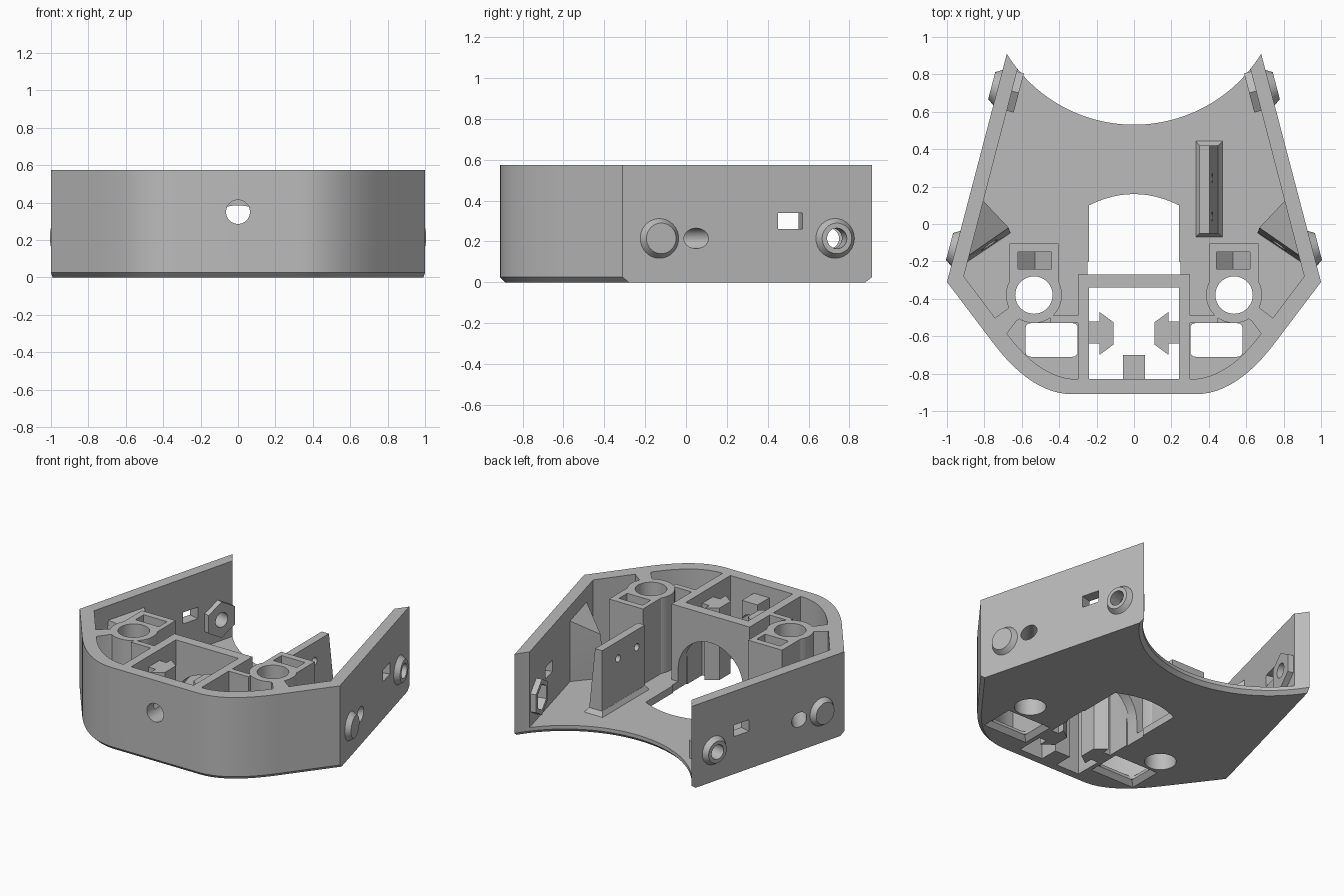
import bpy, bmesh, math
from mathutils import Vector

cube = bpy.data.objects.get("Cube")
if cube:
    bpy.data.objects.remove(cube, do_unlink=True)

grey = bpy.data.materials.new("light_grey")
grey.use_nodes = True
grey.diffuse_color = (0.5, 0.5, 0.5, 1)
grey.node_tree.nodes["Principled BSDF"].inputs["Base Color"].default_value = grey.diffuse_color

TOP, FLOOR = 0.575, 0.05
SIDES = (1, -1)


def finish(name, bm):
    bmesh.ops.recalc_face_normals(bm, faces=bm.faces)
    mesh = bpy.data.meshes.new(name)
    bm.to_mesh(mesh)
    bm.free()
    mesh.materials.append(grey)
    ob = bpy.data.objects.new(name, mesh)
    bpy.context.collection.objects.link(ob)
    return ob


def prism(name, pts, lo, hi, axis="z", chamfer=0):
    """Extrude a flat profile along z (points are x, y) or y (points are x, z)."""
    place = (lambda a, b, h: (a, b, h)) if axis == "z" else (lambda a, b, h: (a, h, b))
    bm = bmesh.new()
    base = [bm.verts.new(place(a, b, lo)) for a, b in pts]
    roof = [bm.verts.new(place(a, b, hi)) for a, b in pts]
    bm.faces.new(base)
    bm.faces.new(roof)
    for i in range(len(pts)):
        j = (i + 1) % len(pts)
        bm.faces.new((base[i], base[j], roof[j], roof[i]))
    if chamfer:
        # only the front and rear bottom edges, not the long straight sides
        bmesh.ops.recalc_face_normals(bm, faces=bm.faces)
        rim = [e for e in bm.edges if all(v in base for v in e.verts) and e.calc_length() < 1]
        bmesh.ops.bevel(bm, geom=rim, offset=chamfer, segments=1, affect="EDGES")
    return finish(name, bm)


def hull(name, points):
    bm = bmesh.new()
    for p in points:
        bm.verts.new(p)
    bmesh.ops.convex_hull(bm, input=bm.verts)
    return finish(name, bm)


def tube(name, start, end, r, r_end=None, sides=40):
    """Cylinder or cone between two points."""
    start, end = Vector(start), Vector(end)
    bm = bmesh.new()
    bmesh.ops.create_cone(bm, cap_ends=True, segments=sides, radius1=r,
                          radius2=r if r_end is None else r_end, depth=(end - start).length)
    turn = (end - start).to_track_quat("Z", "Y")
    for v in bm.verts:
        v.co = turn @ v.co + (start + end) / 2
    return finish(name, bm)


def rect(x0, x1, y0, y1):
    return [(x0, y0), (x1, y0), (x1, y1), (x0, y1)]


def curve(a, c, b, n=12):
    """Quadratic curve from a to b, pulled towards c."""
    a, b, c = Vector(a), Vector(b), Vector(c)
    return [tuple(a * (1 - t) ** 2 + c * 2 * t * (1 - t) + b * t * t)
            for t in (i / n for i in range(n + 1))]


def rounded(x0, x1, y0, y1, r):
    pts = []
    for x, y, sx, sy in ((x0, y0, 1, 1), (x1, y0, -1, 1), (x1, y1, -1, -1), (x0, y1, 1, -1)):
        a, b = (x, y + sy * r), (x + sx * r, y)
        pts += curve(a, (x, y), b, 4) if sx == sy else curve(b, (x, y), a, 4)
    return pts


def flip(pts, s):
    return [(s * p[0], *p[1:]) for p in pts]


def symmetric(half):
    return half + flip(half, -1)[::-1]


def combine(target, tool, how):
    mod = target.modifiers.new(how, "BOOLEAN")
    mod.operation, mod.solver, mod.object = how, "EXACT", tool
    bpy.context.view_layer.objects.active = target
    bpy.ops.object.modifier_apply(modifier=mod.name)
    bpy.data.objects.remove(tool, do_unlink=True)


def add(tool):
    combine(body, tool, "UNION")


def cut(tool):
    combine(body, tool, "DIFFERENCE")


# Outer shell with a concave rear edge
outline = symmetric([(0.68, 0.91), (1, -0.31)] + curve((0.75, -0.64), (0.545, -0.91), (0.33, -0.91)))
centre, tip = 1.33, math.atan2(-0.42, 0.68)
radius = math.hypot(0.68, 0.42)
for i in range(1, 40):
    a = -math.pi - tip + (math.pi + 2 * tip) * i / 40
    outline.append((radius * math.cos(a), centre + radius * math.sin(a)))
body = prism("housing", outline, 0, TOP, chamfer=0.025)

# Cavity
cut(prism("cavity", symmetric([(0.578, 1), (0.91, -0.28)] +
    curve((0.68, -0.585), (0.5, -0.83), (0.3, -0.83))), FLOOR, 1))

# Scoops in the side walls
cut(tube("scoop", (-2, 0.505, 0.739), (2, 0.505, 0.739), 0.329, sides=64))

# Central box
add(prism("box", rect(-0.3, 0.3, -0.87, -0.27), 0.02, TOP))
cut(prism("box_opening", rect(-0.24, 0.24, -0.83, -0.34), -1, 1))
cut(prism("floor_opening", rect(-0.24, 0.24, -0.4, 0) [:2] +
    curve((0.24, 0.1), (0, 0.22), (-0.24, 0.1)), -1, 0.1))
arch = [(0.25 * math.cos(math.pi * i / 24), 0.135 + 0.25 * math.sin(math.pi * i / 24))
        for i in range(25)]
cut(prism("arch", arch + [(-0.24, -1), (0.24, -1)], -0.36, -0.2, axis="y"))
add(prism("front_block", rect(-0.06, 0.06, -0.86, -0.7), 0, 0.5))

out = Vector((0.967, 0.254, 0))
for s in SIDES:
    # Round boss with a square back, and the ribs that tie it in
    add(tube("boss", (s * 0.535, -0.38, 0.02), (s * 0.535, -0.38, TOP), 0.15))
    add(prism("boss_back", flip(rect(0.405, 0.665, -0.38, -0.105), s), 0.02, TOP))
    add(prism("inner_rib", flip(rect(0.28, 0.45, -0.53, -0.49), s), 0.02, TOP))
    add(prism("outer_rib", flip([(0.6, -0.5), (0.66, -0.44), (0.74, -0.5), (0.76, -0.6),
                                 (0.69, -0.6), (0.63, -0.52)], s), 0.02, TOP))
    cut(tube("boss_hole", (s * 0.535, -0.38, -1), (s * 0.535, -0.38, 1), 0.1))
    cut(prism("boss_pocket", flip([(0.44, 1), (0.62, 1), (0.62, 0.4), (0.53, 0.31), (0.44, 0.4)], s),
              -0.24, -0.15, axis="y"))

    # T-shaped rails in the box
    add(prism("rail", flip([(0.27, -0.52), (0.185, -0.52), (0.185, -0.47), (0.11, -0.525),
                            (0.11, -0.645), (0.185, -0.7), (0.185, -0.64), (0.27, -0.64)], s), 0, 0.5))

    # Floor windows, chamfered below
    cut(prism("window", flip(rounded(0.301, 0.58, -0.71, -0.53, 0.03), s), -1, 0.1))
    cut(hull("window_chamfer", [(s * x, y, -0.01) for x, y in rect(0.26, 0.62, -0.75, -0.49)] +
             [(s * x, y, 0.03) for x, y in rect(0.301, 0.58, -0.71, -0.53)]))

    # Slanted gusset with an angled hole
    low = [(x, y, 0.02) for x, y in ((0.84, 0.16), (0.66, -0.05), (0.93, -0.23))]
    high = [(0.84, 0.16, 0.5), (0.67, -0.02, 0.36), (0.93, -0.2, 0.5)]
    add(hull("gusset", flip(low + high, s)))

    def on_wall(y, z, depth):
        p = Vector((0.68 + (0.91 - y) * 0.262, y, z)) - out * depth
        return (s * p.x, p.y, p.z)

    z = 0.215
    # Outside bumps and the hexagonal nut seat
    add(tube("front_bump", on_wall(-0.13, z, 0.02), on_wall(-0.13, z, -0.035), 0.11, 0.075))
    add(tube("rear_bump", on_wall(0.73, z, 0.02), on_wall(0.73, z, -0.035), 0.11, 0.075))
    add(tube("nut_seat", on_wall(0.73, z, 0.05), on_wall(0.73, z, 0.115), 0.125, sides=6))
    cut(tube("nut_pocket", on_wall(0.73, z, 0.06), on_wall(0.73, z, 0.2), 0.09, sides=6))
    cut(tube("screw_hole", on_wall(0.73, z, -0.2), on_wall(0.73, z, 0.2), 0.05))
    slant, entry = Vector((s * 0.63, 0.78, 0)), Vector(on_wall(0.05, z, 0))
    cut(tube("angled_hole", entry + slant * 0.12, entry - slant * 0.33, 0.05))
    cut(hull("side_slot", [on_wall(y, h, d) for y in (0.45, 0.57) for h in (0.26, 0.34)
                           for d in (-0.1, 0.15)]))

# Front hole
cut(tube("front_hole", (0, -1, 0.35), (0, -0.6, 0.35), 0.064))

# Upright tab with a flared foot and two holes
tab = prism("upright_tab", [(0.35, 0.03), (0.455, 0.03), (0.405, 0.5), (0.35, 0.5)],
            -0.05, 0.42, axis="y")
for y in (0.04, 0.245):
    combine(tab, tube("tab_hole", (0.2, y, 0.38), (0.6, y, 0.38), 0.025, sides=24), "DIFFERENCE")
combine(tab, hull("tab_foot", [(x, y, 0.04) for x, y in rect(0.325, 0.48, -0.075, 0.45)] +
        [(x, y, 0.08) for x, y in rect(0.349, 0.452, -0.051, 0.421)]), "UNION")

# Smooth rounds, crisp edges
for ob in (body, tab):
    bpy.ops.object.select_all(action="DESELECT")
    ob.select_set(True)
    bpy.context.view_layer.objects.active = ob
    bpy.ops.object.shade_smooth_by_angle(angle=math.radians(25))
